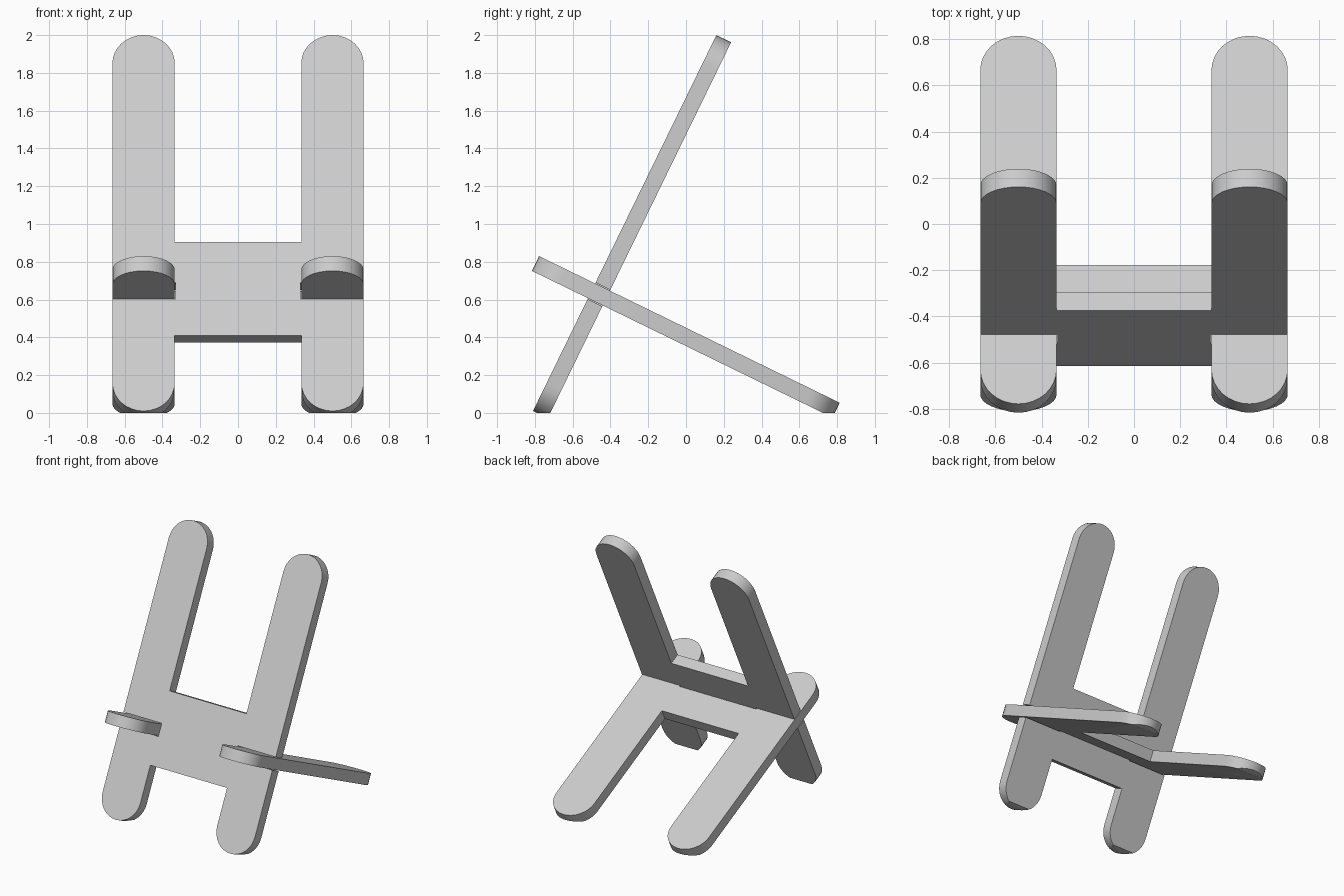
import bpy, bmesh, math
from mathutils import Vector

cube = bpy.data.objects.get("Cube")
if cube:
    bpy.data.objects.remove(cube, do_unlink=True)

grey = bpy.data.materials.new("light_grey")
grey.use_nodes = True
colour = (0.6, 0.6, 0.6, 1)
grey.diffuse_color = colour
grey.node_tree.nodes["Principled BSDF"].inputs["Base Color"].default_value = colour

LEG_X, RADIUS, THICK, GAP = 0.5, 0.165, 0.087, 0.005
INNER = LEG_X - RADIUS
TILT = math.radians(64)
C, S = math.cos(TILT), math.sin(TILT)


def arc(centre, start, steps=16):
    """Half circle at one end of a leg, counter-clockwise."""
    return [(LEG_X + RADIUS * math.cos(start + math.pi * i / steps),
             centre + RADIUS * math.sin(start + math.pi * i / steps))
            for i in range(steps + 1)]


def h_panel(name, origin, along, depth, length, bar, slot=None):
    """H-shaped board: round-ended legs, a crossbar and optional side slots."""
    half = [(INNER, bar[0])] + arc(RADIUS, math.pi)
    if slot:
        outer, inner = LEG_X + RADIUS, INNER - GAP
        half += [(outer, slot[0]), (inner, slot[0]), (inner, slot[1]), (outer, slot[1])]
    half += arc(length - RADIUS, 0) + [(INNER, bar[1])]
    outline = half + [(-x, v) for x, v in reversed(half)]

    origin, along, depth = Vector(origin), Vector(along), Vector(depth)
    bm = bmesh.new()
    face = bm.faces.new([bm.verts.new(origin + Vector((x, 0, 0)) + along * v)
                         for x, v in outline])
    extruded = bmesh.ops.extrude_face_region(bm, geom=[face], use_keep_orig=True)
    moved = [g for g in extruded["geom"] if isinstance(g, bmesh.types.BMVert)]
    bmesh.ops.translate(bm, verts=moved, vec=depth * THICK)
    bmesh.ops.recalc_face_normals(bm, faces=bm.faces[:])

    # Trim the feet flat on the ground
    bmesh.ops.bisect_plane(bm, geom=bm.verts[:] + bm.edges[:] + bm.faces[:],
                           plane_co=(0, 0, 0), plane_no=(0, 0, 1), clear_inner=True)
    rim = [e for e in bm.edges if e.is_boundary]
    bmesh.ops.holes_fill(bm, edges=rim, sides=0)
    bmesh.ops.recalc_face_normals(bm, faces=bm.faces[:])

    mesh = bpy.data.meshes.new(name)
    bm.to_mesh(mesh)
    bm.free()
    mesh.materials.append(grey)
    obj = bpy.data.objects.new(name, mesh)
    bpy.context.collection.objects.link(obj)
    bpy.ops.object.select_all(action="DESELECT")
    obj.select_set(True)
    bpy.context.view_layer.objects.active = obj
    bpy.ops.object.shade_smooth_by_angle()


# Tall leaning back board, slotted to receive the seat board
h_panel("back_board", (0, -0.81, 0.01), (0, C, S), (0, S, -C), 2.214,
        (0.445, 0.995), (0.751 - THICK - GAP, 0.751 + GAP))

# Shorter board passing through the slots, with its crossbar behind the back board
h_panel("seat_board", (0, -0.778, 0.83), (0, S, -C), (0, -C, -S), 1.771,
        (0.423, 0.668))
